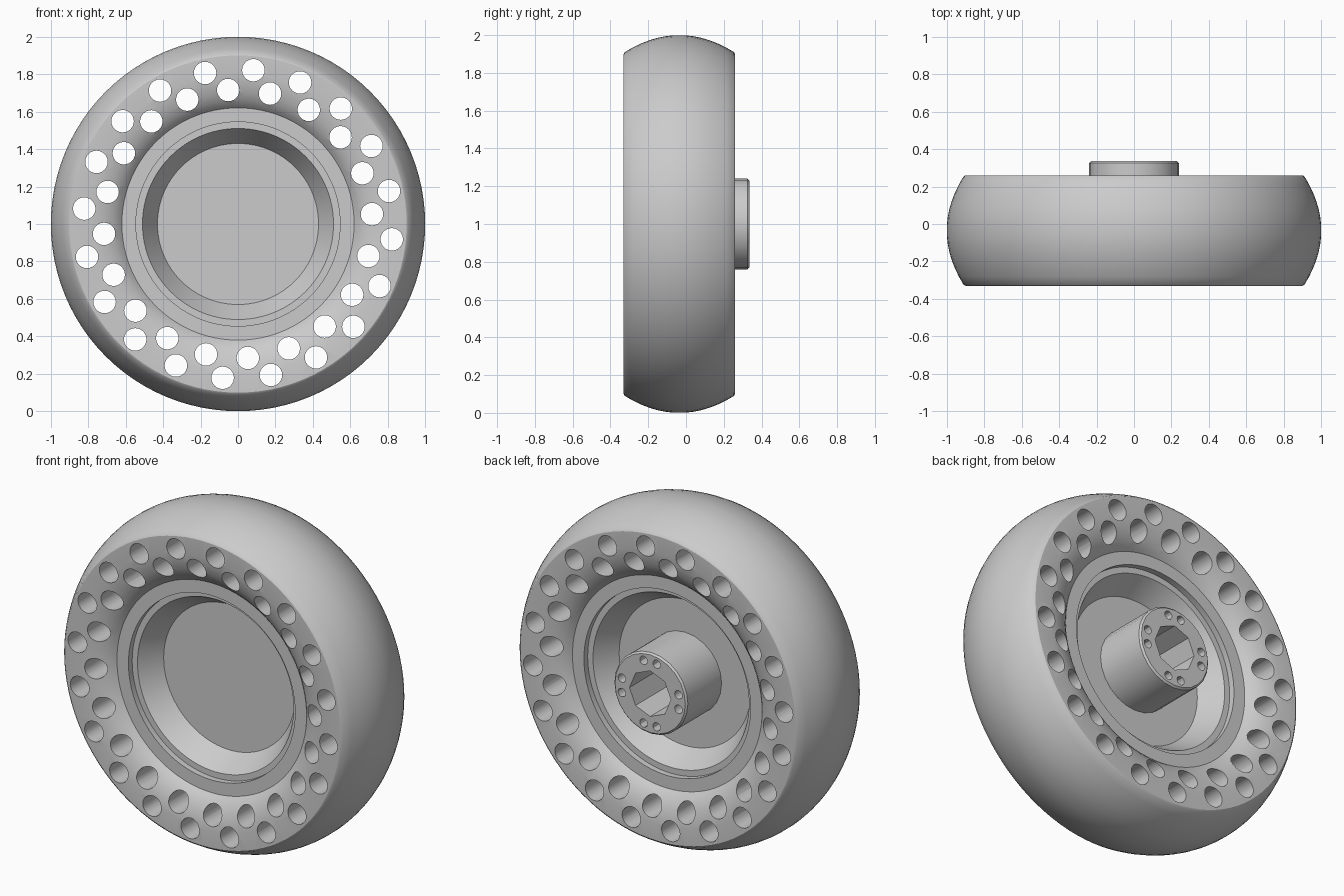
import bpy, bmesh
from math import radians, cos, sin
from mathutils import Matrix, Vector

cube = bpy.data.objects.get("Cube")
if cube:
    bpy.data.objects.remove(cube, do_unlink=True)

MID = -0.035      # wheel centre plane
HALF = 0.295      # half the tyre width
AXLE = 1.0        # axle height

grey = bpy.data.materials.new("light_grey")
grey.use_nodes = True
grey.diffuse_color = (0.6, 0.6, 0.6, 1)
grey.node_tree.nodes["Principled BSDF"].inputs["Base Color"].default_value = (0.6, 0.6, 0.6, 1)


def make_object(name, bm):
    bmesh.ops.recalc_face_normals(bm, faces=bm.faces)
    mesh = bpy.data.meshes.new(name)
    bm.to_mesh(mesh)
    bm.free()
    mesh.materials.append(grey)
    obj = bpy.data.objects.new(name, mesh)
    bpy.context.collection.objects.link(obj)
    return obj


def lathe(name, half_profile, steps=96):
    """Spin (radius, offset) points, mirrored about the wheel's centre plane."""
    profile = half_profile + [(r, -h) for r, h in reversed(half_profile)]
    bm = bmesh.new()
    verts = [bm.verts.new((r, MID + h, AXLE)) for r, h in profile]
    edges = [bm.edges.new((a, b)) for a, b in zip(verts, verts[1:] + verts[:1])]
    bmesh.ops.spin(bm, geom=verts + edges, cent=(0, 0, AXLE), axis=(0, 1, 0),
                   angle=radians(360), steps=steps)
    bmesh.ops.remove_doubles(bm, verts=bm.verts, dist=0.0005)
    bmesh.ops.dissolve_degenerate(bm, dist=0.0005, edges=bm.edges)
    return make_object(name, bm)


def add_rod(bm, radius, y0, y1, sides, ring=0.0, angle=0.0):
    """A cylinder along y, placed on a ring round the axle."""
    a = radians(angle)
    spot = Vector((ring * cos(a), (y0 + y1) / 2, AXLE + ring * sin(a)))
    bmesh.ops.create_cone(bm, cap_ends=True, segments=sides, radius1=radius,
                          radius2=radius, depth=y1 - y0,
                          matrix=Matrix.Translation(spot) @ Matrix.Rotation(radians(90), 4, 'X'))


def cut(obj, cutter):
    mod = obj.modifiers.new("cut", 'BOOLEAN')
    mod.operation, mod.solver, mod.object = 'DIFFERENCE', 'EXACT', cutter
    cutter.hide_render = True
    bpy.context.view_layer.objects.active = obj
    bpy.ops.object.modifier_apply(modifier=mod.name)
    bpy.data.objects.remove(cutter, do_unlink=True)


# Tyre: rounded tread, flat shoulder, side wall rolling in to the rim
side_wall = [(0.62, HALF - 0.085), (0.635, HALF - 0.068), (0.66, HALF - 0.046),
             (0.70, HALF - 0.024), (0.75, HALF - 0.008), (0.80, HALF), (0.90, HALF)]
tread = [(1 - 0.09 * t * t, 0.98 * HALF * t) for t in (1, 0.85, 0.7, 0.55, 0.4, 0.25, 0.1)]
tyre = lathe("tyre", side_wall + tread)

# Two staggered rings of holes right through the tyre
bm = bmesh.new()
for ring, start in ((0.825, 84.3), (0.717, 94.2)):
    for i in range(20):
        add_rod(bm, 0.06, -0.5, 0.5, 24, ring, start + 18 * i)
cut(tyre, make_object("tyre_hole_cutter", bm))

# Rim: stepped dish with a flat centre disc on both sides
rim = lathe("rim", [(0, HALF - 0.25), (0.43, HALF - 0.25), (0.51, HALF - 0.12),
                    (0.545, HALF - 0.12), (0.545, HALF - 0.085),
                    (0.63, HALF - 0.085)])

# Hub: round boss on the back, with an eight-sided bore and paired bolt holes
bm = bmesh.new()
add_rod(bm, 0.24, -0.02, 0.335, 24)
end_edges = [e for e in bm.edges if all(v.co.y > 0.3 for v in e.verts)]
bmesh.ops.bevel(bm, geom=end_edges, offset=0.01, segments=1, affect='EDGES')
hub = make_object("hub", bm)

bm = bmesh.new()
add_rod(bm, 0.135, 0.03, 0.5, 8)
for quarter in range(4):
    for side in (-13, 13):
        add_rod(bm, 0.025, 0.2, 0.5, 12, 0.19, 90 * quarter + side)
cut(hub, make_object("hub_hole_cutter", bm))

for obj in (tyre, rim, hub):
    bpy.ops.object.select_all(action='DESELECT')
    obj.select_set(True)
    bpy.context.view_layer.objects.active = obj
    bpy.ops.object.shade_smooth_by_angle(angle=radians(30))
